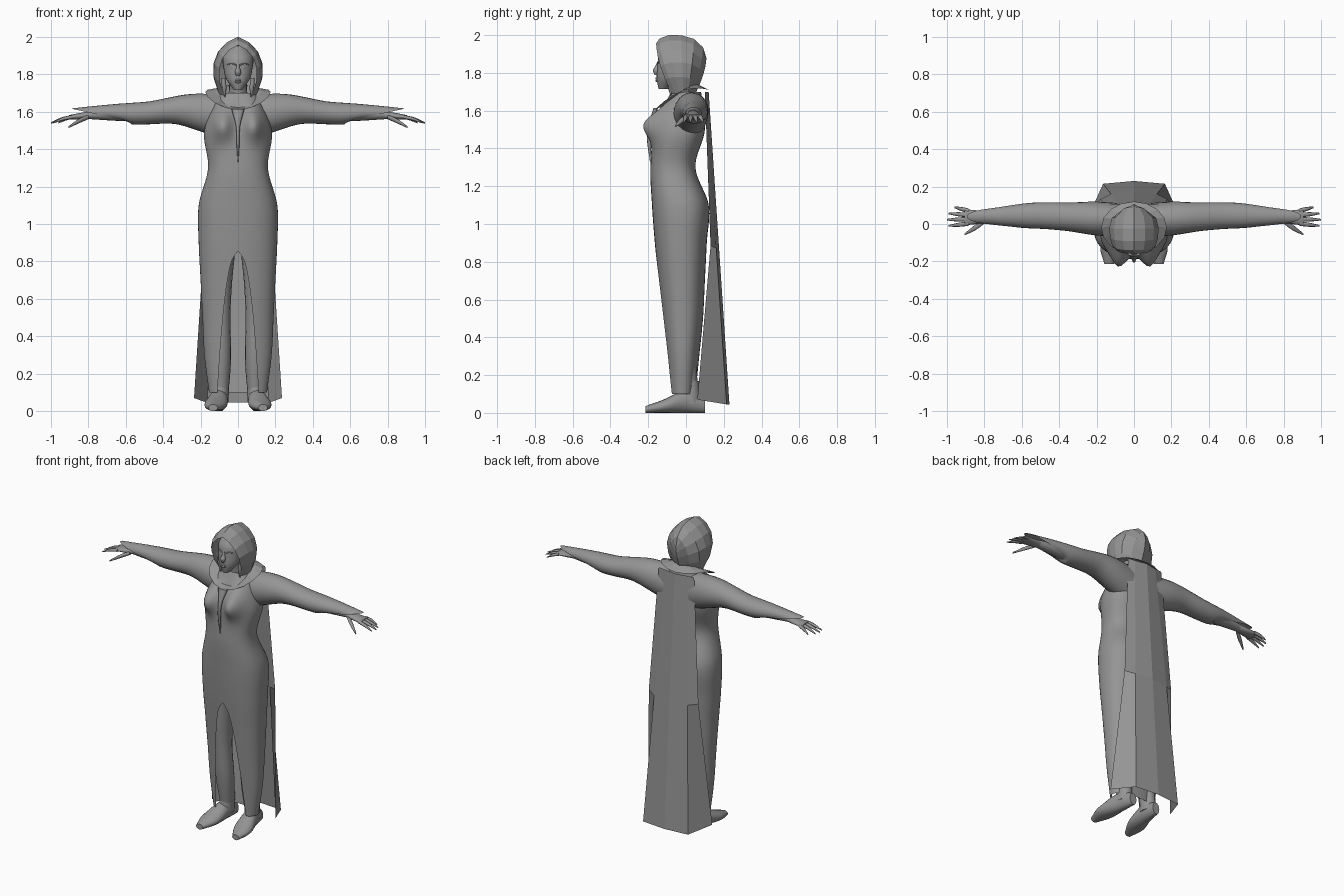
import bpy, bmesh
from math import asin, copysign, cos, exp, pi, sin
from mathutils import Vector

if "Cube" in bpy.data.objects:
    bpy.data.objects.remove(bpy.data.objects["Cube"], do_unlink=True)

COLOUR = (.3, .3, .3, 1)
grey = bpy.data.materials.new("plain grey")
grey.use_nodes = True
grey.diffuse_color = COLOUR
grey.node_tree.nodes["Principled BSDF"].inputs["Base Color"].default_value = COLOUR


def along(keys, t):
    """Smooth curve through evenly spaced numbers or vectors, t from 0 to 1."""
    last = len(keys) - 1
    k = min(int(t * last + 1e-6), last - 1)
    f = t * last - k
    a, b = keys[k], keys[k + 1]
    before = keys[k - 1] if k > 0 else a * 2 - b
    after = keys[k + 2] if k + 2 <= last else b * 2 - a
    return (a * 2 + (b - before) * f + (before * 2 - a * 5 + b * 4 - after) * f ** 2
            + (a * 3 - before - b * 3 + after) * f ** 3) * .5


def steps(count):
    return [i / count for i in range(count + 1)]


def surface(name, rows, closed=False, capped=False, smooth=True, mirrored=False):
    """Skin a list of equally long point rows."""
    bm = bmesh.new()
    grid = [[bm.verts.new(point) for point in row] for row in rows]
    for lower, upper in zip(grid, grid[1:]):
        for i in range(0 if closed else 1, len(lower)):
            face = bm.faces.new((lower[i - 1], lower[i], upper[i], upper[i - 1]))
            face.smooth = smooth
    if capped:
        bm.faces.new(grid[0])
        bm.faces.new(grid[-1])
    bmesh.ops.remove_doubles(bm, verts=bm.verts, dist=.0005)
    bmesh.ops.recalc_face_normals(bm, faces=bm.faces)
    mesh = bpy.data.meshes.new(name)
    bm.to_mesh(mesh)
    bm.free()
    mesh.materials.append(grey)
    part = bpy.data.objects.new(name, mesh)
    bpy.context.collection.objects.link(part)
    if mirrored:
        part.modifiers.new("other side", 'MIRROR')


def tube(name, axis, path, width, depth, sides=16, lean=0, capped=True, mirrored=True):
    """Sweep an ellipse facing the given axis along a path; lean slants the far end."""
    path = [Vector(point) for point in path]
    rows = []
    for t in steps(16):
        centre, w, d = along(path, t), along(width, t), along(depth, t)
        slant = lean * max(0, (t - .7) / .3) ** 2
        row = []
        for i in range(sides):
            u, v = w * cos(2 * pi * i / sides), d * sin(2 * pi * i / sides)
            offset = {'X': (slant * v, u, v), 'Y': (u, 0, v), 'Z': (u, v, 0)}[axis]
            row.append(centre + Vector(offset))
        rows.append(row)
    surface(name, rows, closed=True, capped=capped, mirrored=mirrored)


def squarish(value):
    return copysign(abs(value) ** .85, value)


# Dress, from hem to shoulders, with a front slit that widens downwards
HEM, SHOULDER, SLIT_TOP = .1, 1.7, .84
half_widths = (.155, .18, .19, .2, .21, .21, .16, .18, .1)
fronts = (.09, .105, .125, .145, .165, .18, .188, .165, .08)
backs = (.05, .07, .09, .1, .11, .12, .05, .1, .08)
rows = []
for t in steps(72):
    z = HEM + (SHOULDER - HEM) * t
    w, front, back = along(half_widths, t), along(fronts, t), along(backs, t)
    slit = .11 * max(0, (SLIT_TOP - z) / (SLIT_TOP - HEM)) ** .4
    start = asin((slit / w) ** (1 / .85))
    row = []
    for u in steps(56):
        a = start + 2 * (pi - start) * u
        x = w * squarish(sin(a))
        y = (back - front) / 2 - (back + front) / 2 * squarish(cos(a))
        if cos(a) > 0:
            y -= .08 * exp(-((abs(x) - .085) / .055) ** 2 - ((z - 1.53) / .08) ** 2)
        row.append((x, y, z))
    rows.append(row)
surface("dress", rows)

# Sleeves end in a long slanted point over the hand
tube("sleeve", 'X', [(.06, .02, 1.57), (.3, .035, 1.608), (.5, .045, 1.592), (.74, .04, 1.583)],
     width=(.09, .09, .077, .072, .065, .042), depth=(.12, .1, .073, .062, .056, .034),
     sides=24, lean=4.5, capped=False)
tube("forearm", 'X', [(.5, .045, 1.59), (.8, .037, 1.583)], width=(.055, .043, .027), depth=(.045, .035, .022))

# Hands
tube("palm", 'X', [(.77, .037, 1.583), (.905, .036, 1.57)], width=(.026, .036, .043), depth=(.022, .018, .011))
for i, finger in enumerate(("index", "middle", "ring", "little")):
    root = Vector((.885, .002 + .023 * i, 1.572))
    tip = Vector((1 - .01 * (i - 1) ** 2, -.01 + .033 * i, 1.54))
    tube(finger + "_finger", 'X', [root, (root + tip) / 2 + Vector((0, 0, .005)), tip],
         width=(.012, .011, .004), depth=(.01, .009, .003), sides=8)
tube("thumb", 'X', [(.8, .015, 1.572), (.85, -.02, 1.55), (.905, -.055, 1.518)],
     width=(.014, .015, .005), depth=(.012, .012, .005), sides=8)

# Legs and shoes
tube("leg", 'Z', [(.095, -.02, .9), (.095, -.02, .5), (.09, .02, .06)],
     width=(.085, .065, .054, .056, .036), depth=(.09, .075, .058, .058, .042))
tube("shoe_cuff", 'Z', [(.09, .02, .17), (.095, .015, .05)], width=(.042, .045), depth=(.048, .06))
tube("shoe", 'Y', [(.09, .1, .04), (.1, 0, .06), (.12, -.12, .035), (.133, -.215, .018)],
     width=(.025, .046, .06, .025), depth=(.04, .06, .035, .018))

# Neck and head
tube("neck", 'Z', [(0, 0, 1.62), (0, -.03, 1.78)], width=(.075, .05, .05), depth=(.06, .052, .055), mirrored=False)
tube("head", 'Z', [(0, -.12, 1.715), (0, -.07, 1.83), (0, -.05, 1.95)],
     width=(.02, .062, .077, .08, .04), depth=(.025, .062, .082, .085, .045), sides=24, mirrored=False)

# Face and loose hair
tube("nose", 'Z', [(0, -.145, 1.86), (0, -.158, 1.79)],
     width=(.007, .009, .016, .01), depth=(.006, .013, .022, .008), mirrored=False)
for lip, z in (("upper_lip", 1.77), ("lower_lip", 1.758)):
    tube(lip, 'X', [(-.026, -.142, 1.764), (0, -.155, z), (.026, -.142, 1.764)],
         width=(.002, .008, .002), depth=(.002, .006, .002), sides=8, mirrored=False)
tube("eye", 'X', [(.016, -.142, 1.834), (.05, -.127, 1.836)],
     width=(.003, .011, .003), depth=(.002, .008, .002), sides=8)
tube("brow", 'X', [(.012, -.148, 1.85), (.035, -.142, 1.858), (.058, -.122, 1.852)],
     width=(.005, .004), depth=(.004, .003), sides=8)
tube("hair_lock", 'Z', [(.078, -.085, 1.78), (.07, -.08, 1.68)],
     width=(.01, .012, .003), depth=(.012, .014, .003), sides=8)

# Faceted hood: arches from the face opening to the back of the head
hood = []
for t in steps(6):
    top_y, top_z = -.025 - .133 * cos(pi * t), along((1.955, 2, 1.98, 1.88), t)
    bottom_y, bottom_z = -.075 + .125 * t, 1.69
    w = along((.102, .13, .12, 0), t)
    hood.append([(w * sin(2.3 * u), top_y + (bottom_y - top_y) * u ** 2.5,
                  top_z + (bottom_z - top_z) * u ** 1.5) for u in steps(5)])
surface("hood", hood, smooth=False, mirrored=True)

# Shoulder mantle with a dipped front edge
mantle = []
for t in steps(2):
    turn = [2 * pi * i / 16 for i in range(16)]
    mantle.append([((.07 + .105 * t) * sin(a), -.02 * t - (.06 + .08 * t) * cos(a),
                    1.69 - .03 * t - .05 * cos(a) + (.03 + .015 * t) * sin(a) ** 2) for a in turn])
surface("mantle", mantle, closed=True, smooth=False)

# Folded cape: centre line, back fold and forward edge
cape = []
for t in steps(2):
    z, y = 1.7 - 1.655 * t, .12 + .11 * t
    cape.append([(0, y, z), (.08 + .085 * t, y - .015, z),
                 (.13 + .105 * t, .1 + .16 * t - .2 * t ** 2, z + .025 * t)])
surface("cape", cape, smooth=False, mirrored=True)

# Neckline lacing
tube("neckline_tie", 'Z', [(0, -.16, 1.615), (0, -.195, 1.48), (0, -.187, 1.33)],
     width=(.035, .012, .008, .002), depth=(.012, .014, .01, .004), sides=8, mirrored=False)
